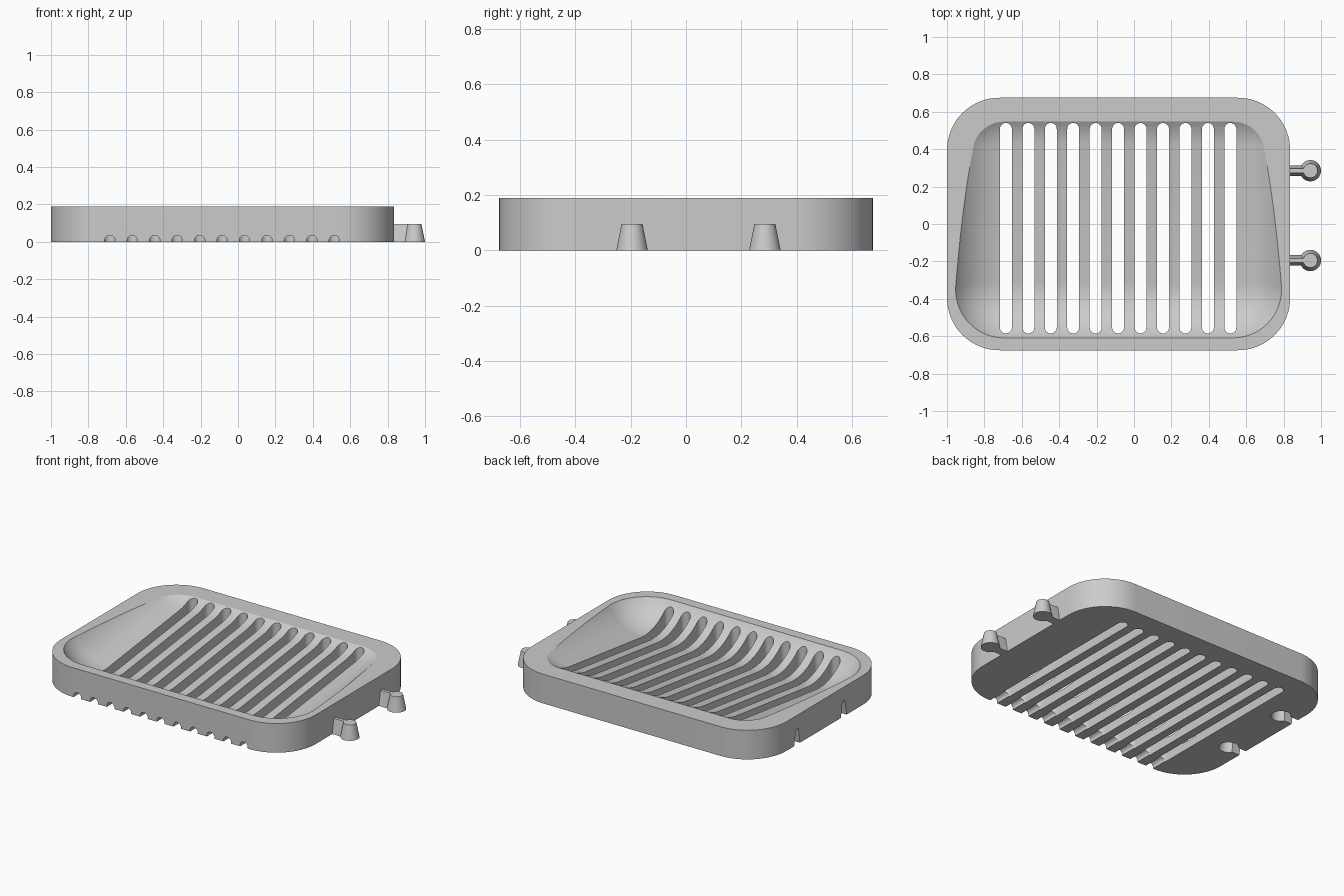
import bpy
import bmesh
import math
from mathutils import Matrix, Vector

if "Cube" in bpy.data.objects:
    bpy.data.objects.remove(bpy.data.objects["Cube"])

HEIGHT = 0.19
PEG_Y = (-0.195, 0.285)
SLOT_X = [-0.685 + 0.12 * i for i in range(11)]

grey = bpy.data.materials.new("light grey")
grey.use_nodes = True
colour = (0.6, 0.6, 0.6, 1)
grey.diffuse_color = colour
grey.node_tree.nodes["Principled BSDF"].inputs["Base Color"].default_value = colour


def finish(name, bm):
    bmesh.ops.recalc_face_normals(bm, faces=bm.faces[:])
    mesh = bpy.data.meshes.new(name)
    bm.to_mesh(mesh)
    bm.free()
    mesh.materials.append(grey)
    ob = bpy.data.objects.new(name, mesh)
    bpy.context.collection.objects.link(ob)
    return ob


def rounded_prism(bm, x0, x1, y0, y1, r, z0, z1, steps):
    """Upright block with a rounded rectangular outline."""
    corners = [(x1 - r, y1 - r), (x0 + r, y1 - r), (x0 + r, y0 + r), (x1 - r, y0 + r)]
    verts = []
    for q, (cx, cy) in enumerate(corners):
        for i in range(steps + 1):
            a = (q + i / steps) * math.pi / 2
            verts.append(bm.verts.new((cx + r * math.cos(a), cy + r * math.sin(a), z0)))
    bmesh.ops.remove_doubles(bm, verts=verts, dist=1e-5)
    base = bm.faces.new([v for v in verts if v.is_valid])
    top = bmesh.ops.extrude_face_region(bm, geom=[base], use_keep_orig=True)["geom"]
    bmesh.ops.translate(bm, vec=(0, 0, z1 - z0),
                        verts=[g for g in top if isinstance(g, bmesh.types.BMVert)])


def cone(bm, x, y, r0, r1, z0, z1):
    bmesh.ops.create_cone(bm, cap_ends=True, segments=40, radius1=r0, radius2=r1,
                          depth=z1 - z0, matrix=Matrix.Translation((x, y, (z0 + z1) / 2)))


def neck(bm, x0, x1, y, w0, w1, z0, z1):
    """Tapered bar running along x."""
    cube = bmesh.ops.create_cube(bm, size=1)["verts"]
    for v in cube:
        low = v.co.z < 0
        v.co = Vector((x0 if v.co.x < 0 else x1,
                       y + v.co.y * (w0 if low else w1), z0 if low else z1))


def modify(ob, tool, operation):
    mod = ob.modifiers.new(tool.name, 'BOOLEAN')
    mod.object = tool
    mod.operation = operation
    mod.solver = 'EXACT'
    bpy.context.view_layer.objects.active = ob
    bpy.ops.object.modifier_apply(modifier=mod.name)
    bpy.data.objects.remove(tool)


def smooth(ob):
    bpy.ops.object.select_all(action='DESELECT')
    ob.select_set(True)
    bpy.context.view_layer.objects.active = ob
    bpy.ops.object.shade_smooth_by_angle(angle=math.radians(32))


# Tray body
bm = bmesh.new()
rounded_prism(bm, -1, 0.835, -0.675, 0.675, 0.28, 0, HEIGHT, 16)
tray = finish("tray", bm)

# Basin: hull of four balls, rising towards the back so the floor drains forward
bm = bmesh.new()
for x in (-0.695, 0.53):
    for y, z in ((-0.35, 0.36), (0.38, 0.451)):
        bmesh.ops.create_uvsphere(bm, u_segments=64, v_segments=40, radius=0.31,
                                  matrix=Matrix.Translation((x, y, z)))
hull = bmesh.ops.convex_hull(bm, input=bm.verts[:])
inside = {g for g in hull["geom_interior"] + hull["geom_unused"]
          if isinstance(g, bmesh.types.BMVert)}
bmesh.ops.delete(bm, geom=list(inside), context='VERTS')
stray = [f for f in bm.faces if any(not e.is_manifold for e in f.edges)]
if stray:
    clean = bmesh.new()
    for v in bm.verts:
        clean.verts.new(v.co)
    bmesh.ops.convex_hull(clean, input=clean.verts[:])
    bm.free()
    bm = clean
modify(tray, finish("basin_cutter", bm), 'DIFFERENCE')

# Drain slots
bm = bmesh.new()
for x in SLOT_X:
    rounded_prism(bm, x - 0.032, x + 0.032, -0.585, 0.54, 0.0319, -0.1, 0.4, 6)
modify(tray, finish("slot_cutter", bm), 'DIFFERENCE')

# Drain channels leading out of the front
bm = bmesh.new()
for x in SLOT_X:
    spot = Matrix.Translation((x, -0.635, 0.007)) @ Matrix.Rotation(math.pi / 2, 4, 'X')
    bmesh.ops.create_cone(bm, cap_ends=True, segments=24, radius1=0.028, radius2=0.028,
                          depth=0.17, matrix=spot)
modify(tray, finish("channel_cutter", bm), 'DIFFERENCE')

# Sockets that take the pegs of a neighbouring tray
for y in PEG_Y:
    bm = bmesh.new()
    cone(bm, -0.893, y, 0.06, 0.041, -0.001, 0.1)
    modify(tray, finish("socket_cutter", bm), 'DIFFERENCE')
    bm = bmesh.new()
    neck(bm, -1.02, -0.893, y, 0.06, 0.024, -0.002, 0.099)
    modify(tray, finish("socket_neck_cutter", bm), 'DIFFERENCE')
smooth(tray)

# Connecting pegs
for side, y in zip(("front", "back"), PEG_Y):
    bm = bmesh.new()
    cone(bm, 0.943, y, 0.057, 0.038, 0, 0.095)
    peg = finish(side + "_peg", bm)
    bm = bmesh.new()
    neck(bm, 0.83, 0.943, y, 0.056, 0.022, 0, 0.095)
    modify(peg, finish("peg_neck", bm), 'UNION')
    smooth(peg)
